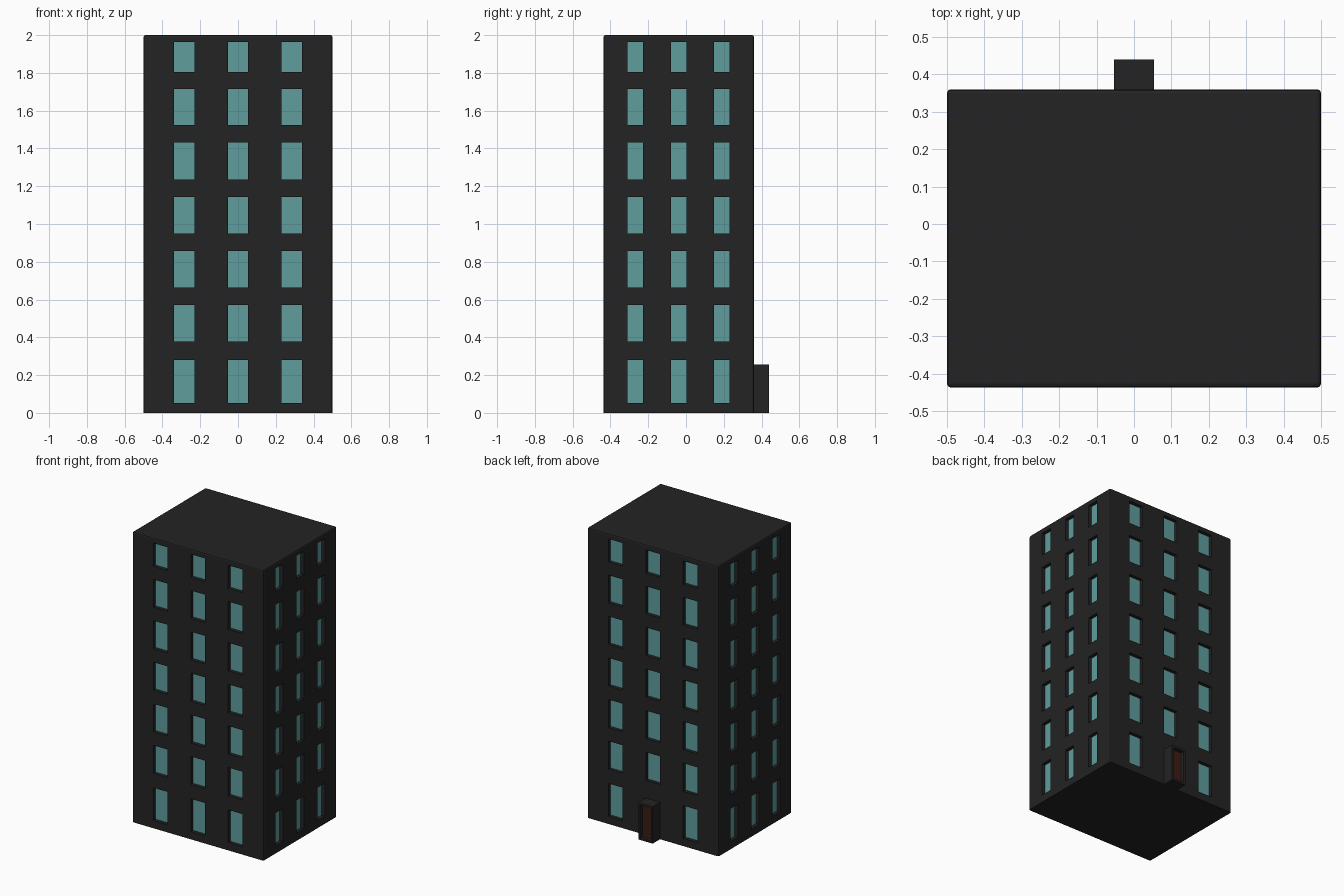
import bpy, bmesh
from mathutils import Vector

if "Cube" in bpy.data.objects:
    bpy.data.objects.remove(bpy.data.objects["Cube"])

X0, X1, Y0, Y1, H = -0.5, 0.5, -0.437, 0.36, 2.0
RECESS, PANE = 0.024, 0.006


def material(name, rgb):
    m = bpy.data.materials.new(name)
    m.diffuse_color = (*rgb, 1)
    m.use_nodes = True
    m.node_tree.nodes["Principled BSDF"].inputs["Base Color"].default_value = m.diffuse_color
    return m


wall_mat = material("dark_wall", (0.017, 0.017, 0.017))
glass_mat = material("glass", (0.115, 0.34, 0.34))
door_mat = material("door_brown", (0.045, 0.012, 0.006))


def boxes(name, limits, mat):
    """One object made of axis-aligned boxes given as (x0,x1,y0,y1,z0,z1)."""
    bm = bmesh.new()
    for x0, x1, y0, y1, z0, z1 in limits:
        lo, hi = Vector((x0, y0, z0)), Vector((x1, y1, z1))
        for v in bmesh.ops.create_cube(bm, size=1)["verts"]:
            v.co = Vector([(a + b) / 2 + c * (b - a) for a, b, c in zip(lo, hi, v.co)])
    me = bpy.data.meshes.new(name)
    bm.to_mesh(me)
    bm.free()
    me.materials.append(mat)
    ob = bpy.data.objects.new(name, me)
    bpy.context.collection.objects.link(ob)
    return ob


def carve(ob, limits):
    """Subtract boxes from an object, then drop the cutter."""
    cutter = boxes("cutter", limits, wall_mat)
    cutter.hide_render = True
    mod = ob.modifiers.new("openings", 'BOOLEAN')
    mod.object, mod.operation, mod.solver = cutter, 'DIFFERENCE', 'EXACT'
    bpy.context.view_layer.objects.active = ob
    bpy.ops.object.modifier_apply(modifier=mod.name)
    bpy.data.objects.remove(cutter)


# Tower block with softened upper and corner edges
tower = boxes("tower", [(X0, X1, Y0, Y1, 0, H)], wall_mat)
bm = bmesh.new()
bm.from_mesh(tower.data)
edges = [e for e in bm.edges if max(v.co.z for v in e.verts) > 0.1]
bmesh.ops.bevel(bm, geom=edges, offset=0.01, segments=2, profile=0.5, affect='EDGES')
bm.to_mesh(tower.data)
bm.free()

# Window layout: seven floors, three columns per side
floors = [(0.053, 0.279)]
floors += [(0.377 + 0.2865 * i, 0.571 + 0.2865 * i) for i in range(4)]
floors += [(1.523, 1.714), (1.804, 1.964)]
yc = (Y0 + Y1) / 2


def windows(d0, d1):
    """Boxes for every window, reaching from depth d0 to depth d1 in the walls."""
    out = []
    for level, (z0, z1) in enumerate(floors):
        for col in (-1, 0, 1):
            a, b = 0.285 * col - 0.054, 0.285 * col + 0.054
            out.append((a, b, Y0 + d0, Y0 + d1, z0, z1))
            if level or col:  # the entrance replaces the lower middle window
                out.append((a, b, Y1 - d1, Y1 - d0, z0, z1))
            a, b = yc + 0.229 * col - 0.041, yc + 0.229 * col + 0.041
            out.append((X0 + d0, X0 + d1, a, b, z0, z1))
            out.append((X1 - d1, X1 - d0, a, b, z0, z1))
    return out


carve(tower, windows(-0.05, RECESS + PANE / 2))
boxes("window_panes", windows(RECESS, RECESS + PANE), glass_mat)

# Entrance porch at the back with a recessed door
porch = boxes("porch", [(-0.054, 0.054, Y1 - 0.01, 0.44, 0, 0.255)], wall_mat)
carve(porch, [(-0.041, 0.041, 0.412, 0.5, 0.014, 0.24)])
boxes("door", [(-0.041, 0.041, 0.408, 0.415, 0.014, 0.24)], door_mat)
